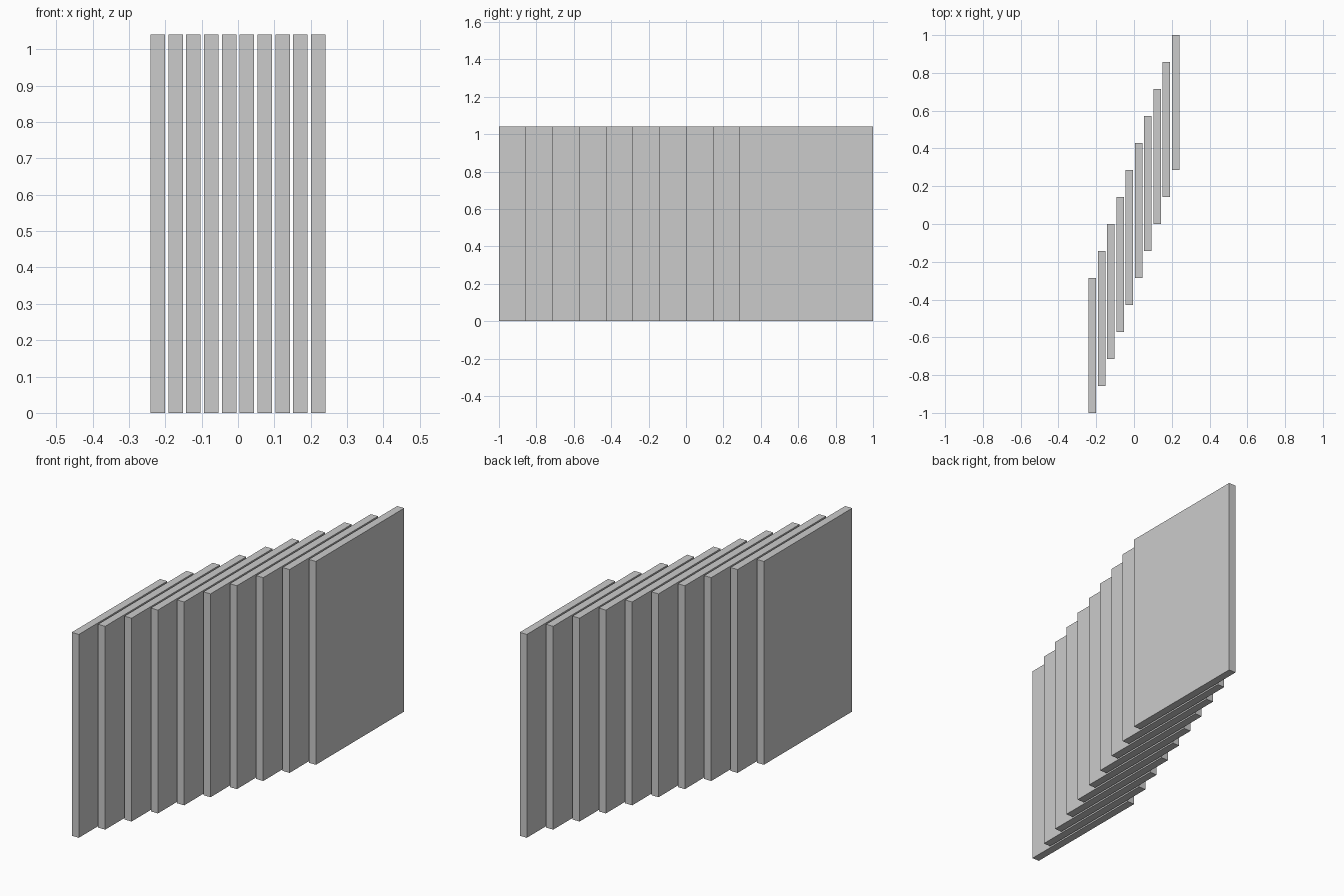
import bpy

if "Cube" in bpy.data.objects:
    bpy.data.objects.remove(bpy.data.objects["Cube"])

COUNT = 10
THICK, LENGTH, HEIGHT = 0.04, 0.714, 1.04
PITCH_X = 0.049            # sideways step between panels
PITCH_Y = (2 - LENGTH) / (COUNT - 1)   # backward step, total depth 2


def add_panel(index):
    """One upright slab standing on the ground."""
    k = index - (COUNT - 1) / 2
    bpy.ops.mesh.primitive_cube_add(size=1, location=(k * PITCH_X, k * PITCH_Y, HEIGHT / 2))
    panel = bpy.context.object
    panel.name = f"panel_{index + 1}"
    panel.scale = (THICK, LENGTH, HEIGHT)
    bpy.ops.object.transform_apply(location=False, rotation=False, scale=True)


# Staggered row of identical panels
for i in range(COUNT):
    add_panel(i)
